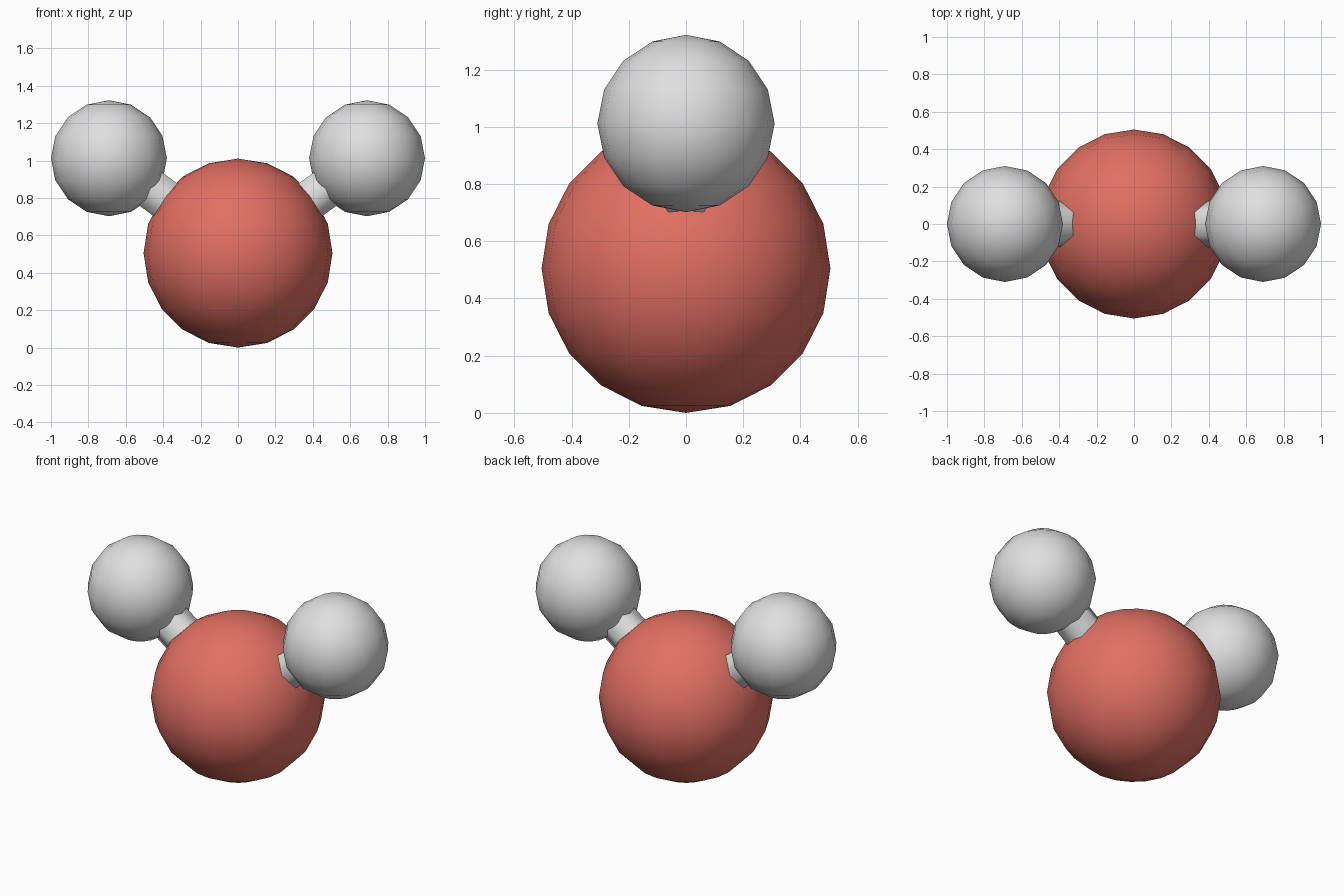
import bpy
from mathutils import Vector

cube = bpy.data.objects.get("Cube")
if cube:
    bpy.data.objects.remove(cube, do_unlink=True)


def make_material(name, rgb):
    mat = bpy.data.materials.new(name)
    mat.use_nodes = True
    mat.diffuse_color = (*rgb, 1)
    bsdf = next(n for n in mat.node_tree.nodes if n.type == "BSDF_PRINCIPLED")
    bsdf.inputs["Base Color"].default_value = (*rgb, 1)
    return mat


def finish(name, mat):
    obj = bpy.context.object
    obj.name = name
    obj.data.materials.append(mat)
    bpy.ops.object.shade_smooth()
    return obj


def ball(name, center, radius, segments, mat):
    bpy.ops.mesh.primitive_uv_sphere_add(segments=segments, ring_count=segments // 2,
                                         radius=radius, location=center)
    return finish(name, mat)


def rod(name, start, end, radius, mat):
    # Six-sided open rod with corners facing front and back
    axis = end - start
    bpy.ops.mesh.primitive_cylinder_add(vertices=6, radius=radius, depth=axis.length,
                                        end_fill_type="NOTHING", location=(start + end) / 2)
    bpy.context.object.rotation_euler.y = Vector((0, 0, 1)).rotation_difference(axis).to_euler().y
    return finish(name, mat)


red = make_material("soft_red", (0.76, 0.16, 0.125))
grey = make_material("light_grey", (0.74, 0.74, 0.75))

# Large central ball
middle = Vector((0, 0, 0.505))
ball("central_ball", middle, 0.505, 20, red)

# Small balls and the rods that join them to the centre
for side, sign in (("left", 1), ("right", -1)):
    outer = Vector((sign * 0.69, 0, 1.012))
    ball(side + "_ball", outer, 0.31, 16, grey)
    rod(side + "_rod", middle, outer, 0.124, grey)
